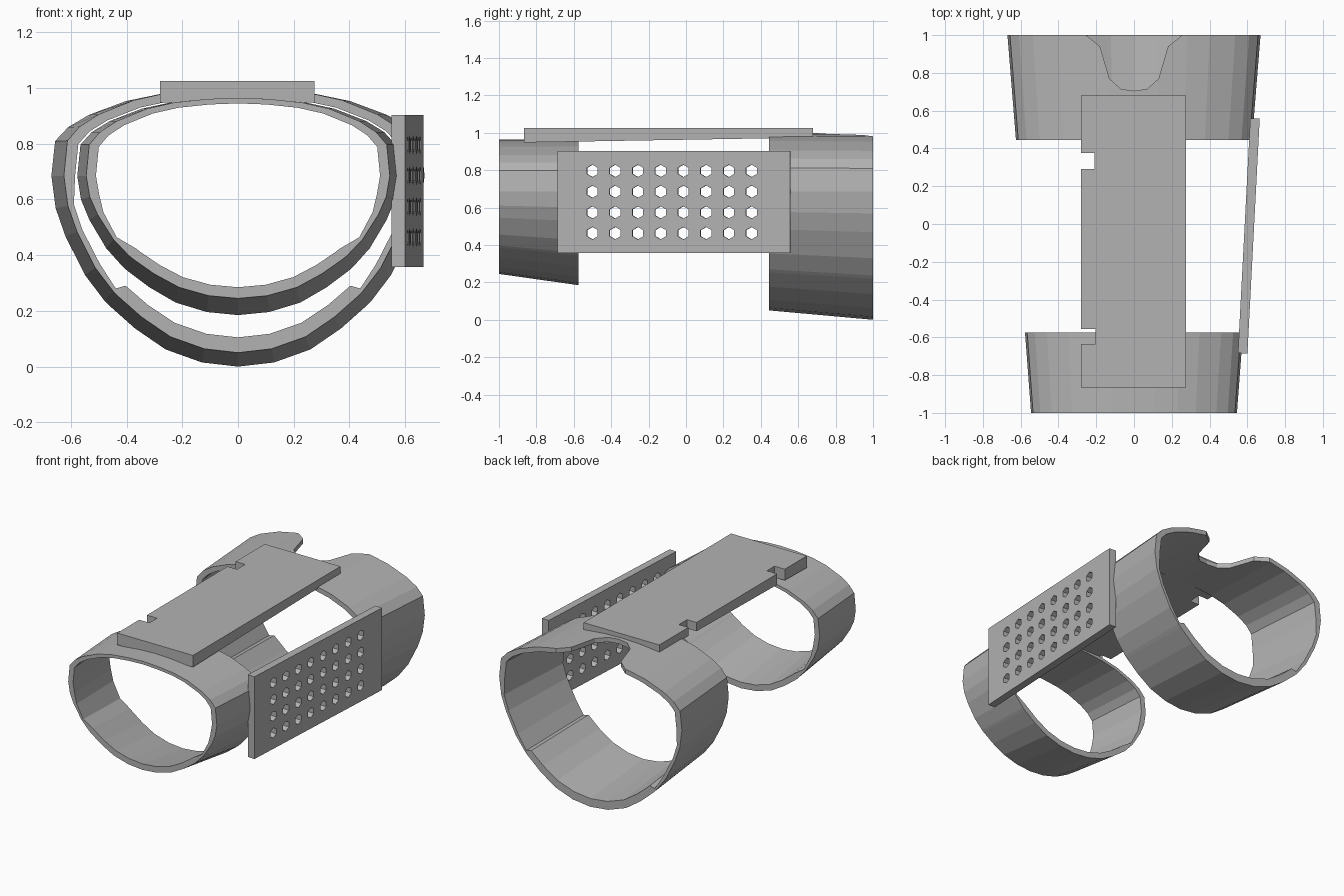
import bpy, bmesh, math
from mathutils import Matrix

if "Cube" in bpy.data.objects:
    bpy.data.objects.remove(bpy.data.objects["Cube"], do_unlink=True)

grey = bpy.data.materials.new("plain grey")
grey.use_nodes = True
colour = (0.45, 0.45, 0.45, 1)
grey.diffuse_color = colour
grey.node_tree.nodes["Principled BSDF"].inputs["Base Color"].default_value = colour


def finish(name, bm):
    bmesh.ops.recalc_face_normals(bm, faces=bm.faces[:])
    mesh = bpy.data.meshes.new(name)
    bm.to_mesh(mesh)
    bm.free()
    mesh.materials.append(grey)
    obj = bpy.data.objects.new(name, mesh)
    bpy.context.collection.objects.link(obj)
    return obj


def prism(name, outline, bottom, top):
    """Extrude an xy outline; bottom gives the underside height at each y."""
    bm = bmesh.new()
    low = [bm.verts.new((x, y, bottom(y))) for x, y in outline]
    high = [bm.verts.new((x, y, top)) for x, y in outline]
    bm.faces.new(low)
    bm.faces.new(high)
    for i in range(len(low)):
        j = (i + 1) % len(low)
        bm.faces.new((low[i], low[j], high[j], high[i]))
    return finish(name, bm)


def cut(obj, cutter):
    """Subtract a cutter, then discard it."""
    cutter.hide_render = True
    mod = obj.modifiers.new("cut", "BOOLEAN")
    mod.operation = "DIFFERENCE"
    mod.solver = "EXACT"
    mod.object = cutter
    bpy.context.view_layer.objects.active = obj
    bpy.ops.object.modifier_apply(modifier=mod.name)
    bpy.data.objects.remove(cutter, do_unlink=True)


# Half section shared by both cuffs, from bottom to top, in unit scale
SECTION = [(0, -1), (.194, -.978), (.388, -.91), (.552, -.8), (.69, -.68),
           (.716, -.654), (.82, -.52), (.925, -.316), (.977, -.17), (1, 0),
           (.98, .4), (.91, .56), (.8, .7), (.6, .86), (.42, .94),
           (.2, .985), (0, 1)]
MIDDLE = .685


def loop(bm, y, size, wall, thin):
    """One closed ring of vertices; size and wall are (side, below, above)."""
    half = []
    for i, (a, b) in enumerate(SECTION):
        side, below, above = (s - w * thin.get(i, 1) for s, w in zip(size, wall))
        half.append((a * side, MIDDLE + b * (below if b < 0 else above)))
    points = half + [(-x, z) for x, z in half[-2:0:-1]]
    return [bm.verts.new((x, y, z)) for x, z in points]


def cuff(name, ends, wall, thin):
    bm = bmesh.new()
    outer = [loop(bm, y, size, (0, 0, 0), thin) for y, size in ends]
    inner = [loop(bm, y, size, wall, thin) for y, size in ends]
    rings = [outer[0], outer[1], inner[1], inner[0]]
    count = len(rings[0])
    for k in range(4):
        p, q = rings[k], rings[(k + 1) % 4]
        for i in range(count):
            j = (i + 1) % count
            bm.faces.new((p[i], p[j], q[j], q[i]))
    return finish(name, bm)


# Tapered cuffs, with the inside recessed along the lower flanks
cuff("front_cuff", [(-1, (.545, .44, .28)), (-.575, (.577, .5, .28))],
     (.035, .04, .02), {6: .4, 7: .65})
rear = cuff("rear_cuff", [(.445, (.625, .635, .315)), (1, (.67, .685, .312))],
            (.04, .055, .03), {5: .3, 6: .5, 7: .5, 8: .55})

# Rounded notch in the top of the rear cuff
notch = [(0, .705), (.07, .715), (.13, .77), (.18, .94), (.255, 1), (.255, 1.1)]
notch += [(-x, y) for x, y in notch[:0:-1]]
cut(rear, prism("notch_cutter", notch, lambda y: .8, 1.2))

# Top plate with two slots in its right edge and a slightly sloping underside
L, R, F, B = -.28, .275, -.865, .68
plate = [(L, F), (R, F), (R, B), (L, B)]
for near, far, depth in ((.29, .375, -.21), (-.635, -.555, -.205)):
    plate[4:4] = []
    plate += [(L, far), (depth, far), (depth, near), (L, near)]
prism("top_plate", plate, lambda y: .948 + (y - F) * .017, 1.026)

# Perforated side plate, turned slightly to follow the taper
bm = bmesh.new()
bmesh.ops.create_cube(bm, size=1, matrix=Matrix.Diagonal((.05, 1.245, .545, 1)))
side_plate = finish("side_plate", bm)

bm = bmesh.new()
sideways = Matrix.Rotation(math.pi / 2, 4, "Y")
for col in range(8):
    for row in range(4):
        place = Matrix.Translation((0, -.437 + col * .1217, -.167 + row * .111))
        spin = Matrix.Rotation(math.pi / 2, 4, "Z")
        bmesh.ops.create_cone(bm, cap_ends=True, segments=6, radius1=.033,
                              radius2=.033, depth=.2,
                              matrix=place @ sideways @ spin)
holes = finish("hole_cutter", bm)
# Turn the hexagons so that corners point fore and aft
cut(side_plate, holes)
turn = Matrix.Translation((.608, -.063, .63)) @ Matrix.Rotation(-math.radians(3), 4, "Z")
side_plate.data.transform(turn)
